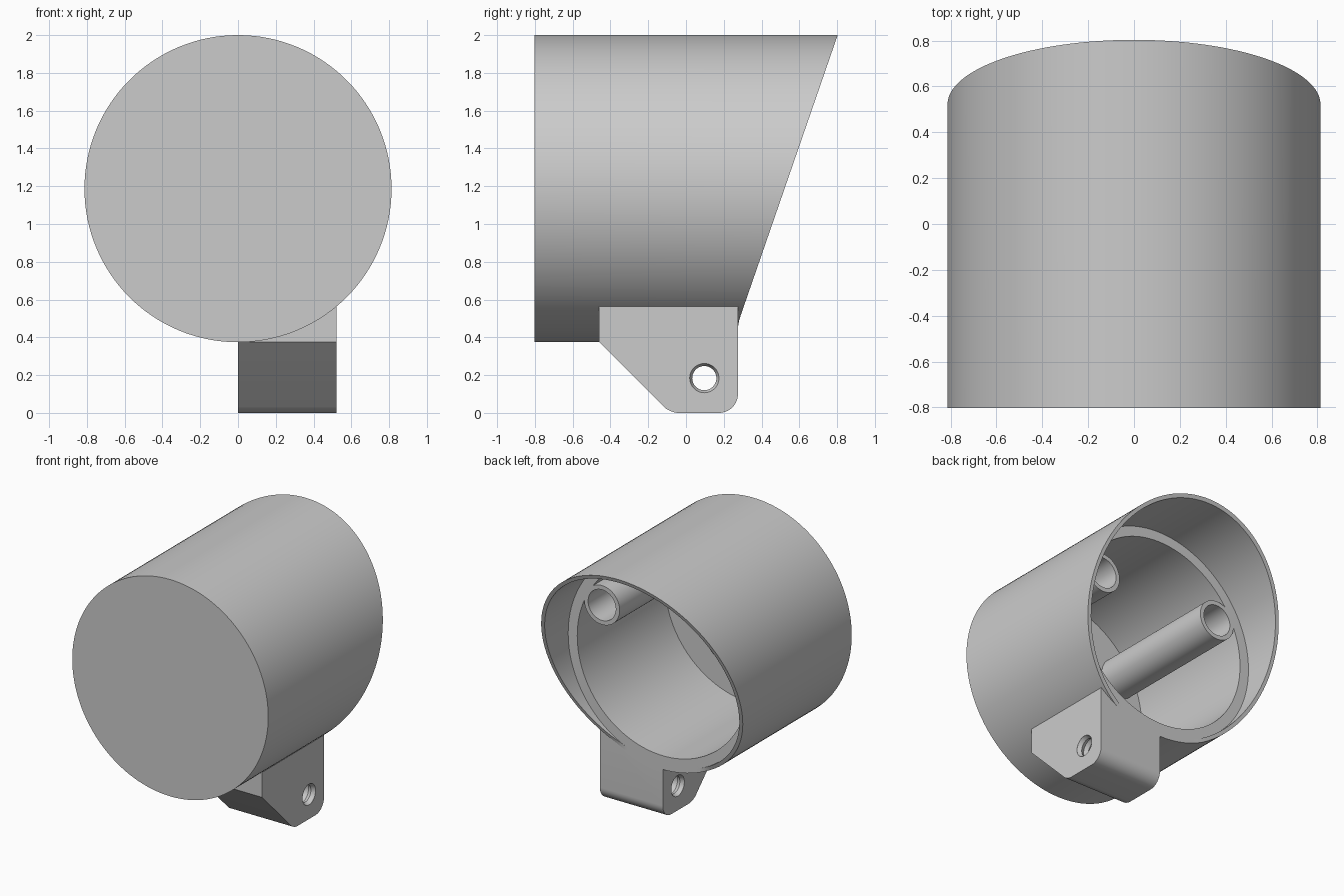
import bpy, bmesh, math
from mathutils import Matrix, Vector

if "Cube" in bpy.data.objects:
    bpy.data.objects.remove(bpy.data.objects["Cube"])

AXIS_Z = 1.187            # height of the tube axis
OUTER, RIM, BORE = 0.813, 0.785, 0.71
FRONT, FLOOR, LEDGE = -0.803, -0.765, 0.275

grey = bpy.data.materials.new("plain_grey")
grey.use_nodes = True
grey.diffuse_color = (0.6, 0.6, 0.6, 1)
grey.node_tree.nodes["Principled BSDF"].inputs["Base Color"].default_value = grey.diffuse_color


def finish(name, bm):
    bmesh.ops.remove_doubles(bm, verts=bm.verts, dist=1e-5)
    bmesh.ops.dissolve_degenerate(bm, dist=1e-5, edges=bm.edges)
    bmesh.ops.recalc_face_normals(bm, faces=bm.faces)
    mesh = bpy.data.meshes.new(name)
    bm.to_mesh(mesh)
    bm.free()
    mesh.materials.append(grey)
    obj = bpy.data.objects.new(name, mesh)
    bpy.context.collection.objects.link(obj)
    return obj


def lathe(name, profile, centre=(0, 0, 0), sides=128, along_x=False):
    """Turn (radius, position) pairs about y; a position may depend on height."""
    bm = bmesh.new()
    rings = []
    for r, pos in profile:
        ring = []
        for i in range(sides):
            a = math.tau * i / sides
            x, z = r * math.cos(a), r * math.sin(a)
            y = pos(z + centre[2]) if callable(pos) else pos
            ring.append(bm.verts.new((x, y, z)))
        rings.append(ring)
    for a, b in zip(rings, rings[1:]):
        for i in range(sides):
            j = (i + 1) % sides
            bm.faces.new((a[i], a[j], b[j], b[i]))
    bm.faces.new(rings[0])
    bm.faces.new(rings[-1])
    if along_x:
        bm.transform(Matrix.Rotation(-math.pi / 2, 4, "Z"))
    bm.transform(Matrix.Translation(Vector(centre)))
    return finish(name, bm)


def cut(obj, cutter):
    mod = obj.modifiers.new("cut", "BOOLEAN")
    mod.operation, mod.solver, mod.object = "DIFFERENCE", "EXACT", cutter
    bpy.context.view_layer.objects.active = obj
    bpy.ops.object.modifier_apply(modifier=mod.name)
    bpy.data.objects.remove(cutter)


def slant(z):
    return max(LEDGE, 0.803 - (2 - z) * 0.346)


# Closed-front tube: thick wall up to a flat ledge, thin slanted rim beyond it
shell = lathe("tube_shell", [(OUTER, FRONT), (OUTER, slant), (RIM, slant), (RIM, LEDGE),
                             (BORE, LEDGE), (BORE, FLOOR)], (0, 0, AXIS_Z))

# Pair of hollow posts inside the tube
posts = [lathe(side + "_post", [(0.147, FLOOR), (0.147, LEDGE), (0.115, LEDGE), (0.115, FLOOR + 0.002)],
               (sx * 0.505, 0, AXIS_Z + 0.285), 64)
         for side, sx in (("left", 1), ("right", -1))]

# Mounting bracket: side outline extruded across x, lower corners rounded
bm = bmesh.new()
outline = [(-0.46, 0.562), (-0.46, 0.375), (-0.085, 0), (LEDGE, 0), (LEDGE, 0.562)]
face = bm.faces.new([bm.verts.new((0, y, z)) for y, z in outline])
new = bmesh.ops.extrude_face_region(bm, geom=[face])["geom"]
bmesh.ops.translate(bm, verts=[v for v in new if isinstance(v, bmesh.types.BMVert)], vec=(0.522, 0, 0))
for corner_y, size in ((-0.085, 0.045), (LEDGE, 0.1)):
    edges = [e for e in bm.edges
             if all(abs(v.co.y - corner_y) < 1e-4 and v.co.z < 1e-4 for v in e.verts)]
    bmesh.ops.bevel(bm, geom=edges, offset=size, segments=10, profile=0.5, affect="EDGES")
bracket = finish("mounting_bracket", bm)

# Fit the bracket under the tube, then cut its threaded cross hole
cut(bracket, lathe("tube_cutter", [(OUTER - 0.012, -1), (OUTER - 0.012, 1)], (0, 0, AXIS_Z)))
thread = [(0.078 if i % 2 else 0.064, -0.03 + i * 0.029) for i in range(21)]
cut(bracket, lathe("hole_cutter", thread, (0, 0.097, 0.184), 48, along_x=True))

# Smooth the round surfaces, keep the edges crisp
bpy.ops.object.select_all(action="DESELECT")
for obj in [shell, bracket] + posts:
    obj.select_set(True)
bpy.context.view_layer.objects.active = shell
bpy.ops.object.shade_smooth_by_angle(angle=math.radians(25))
